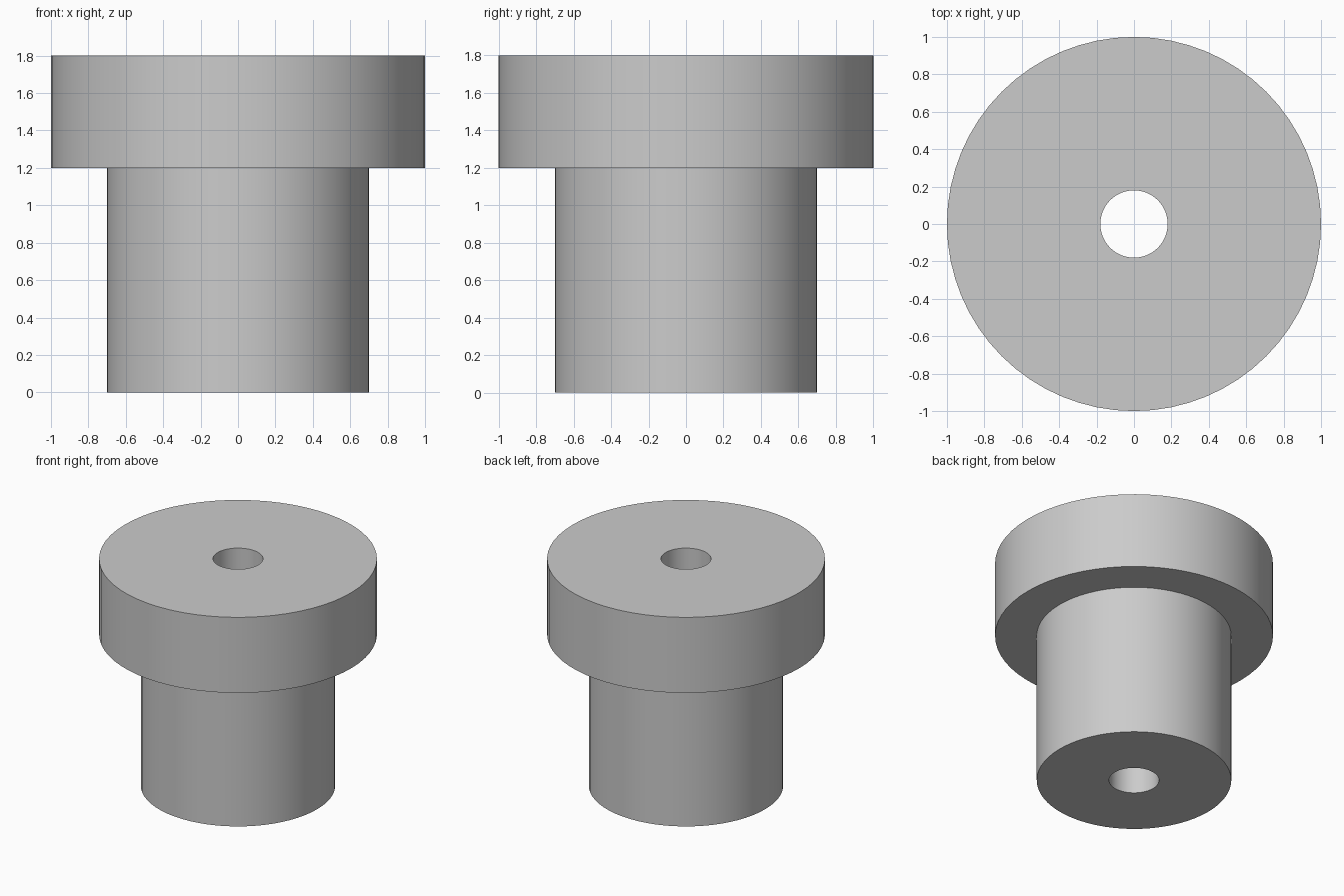
import bpy, bmesh, math

cube = bpy.data.objects.get("Cube")
if cube:
    bpy.data.objects.remove(cube, do_unlink=True)

SEGMENTS = 64
BORE, SHAFT, FLANGE = 0.18, 0.7, 1.0
SHOULDER, TOP = 1.2, 1.8

# Plain grey
grey = bpy.data.materials.new("plain_grey")
grey.use_nodes = True
colour = (0.6, 0.6, 0.6, 1)
grey.diffuse_color = colour
grey.node_tree.nodes["Principled BSDF"].inputs["Base Color"].default_value = colour

# Closed radius/height outline of the flanged bushing, turned about z
outline = [(BORE, 0), (SHAFT, 0), (SHAFT, SHOULDER),
           (FLANGE, SHOULDER), (FLANGE, TOP), (BORE, TOP)]
bm = bmesh.new()
verts = [bm.verts.new((r, 0, z)) for r, z in outline]
edges = [bm.edges.new((v, verts[(i + 1) % len(verts)])) for i, v in enumerate(verts)]
bmesh.ops.spin(bm, geom=verts + edges, cent=(0, 0, 0), axis=(0, 0, 1),
               angle=math.tau, steps=SEGMENTS, use_merge=True)
bmesh.ops.remove_doubles(bm, verts=bm.verts, dist=0.0001)
bmesh.ops.recalc_face_normals(bm, faces=bm.faces)

mesh = bpy.data.meshes.new("flanged_bushing")
bm.to_mesh(mesh)
bm.free()
mesh.materials.append(grey)
bushing = bpy.data.objects.new("flanged_bushing", mesh)
bpy.context.collection.objects.link(bushing)

# Smooth round walls with crisp rims
bpy.ops.object.select_all(action="DESELECT")
bushing.select_set(True)
bpy.context.view_layer.objects.active = bushing
bpy.ops.object.shade_smooth_by_angle(angle=math.radians(30))
